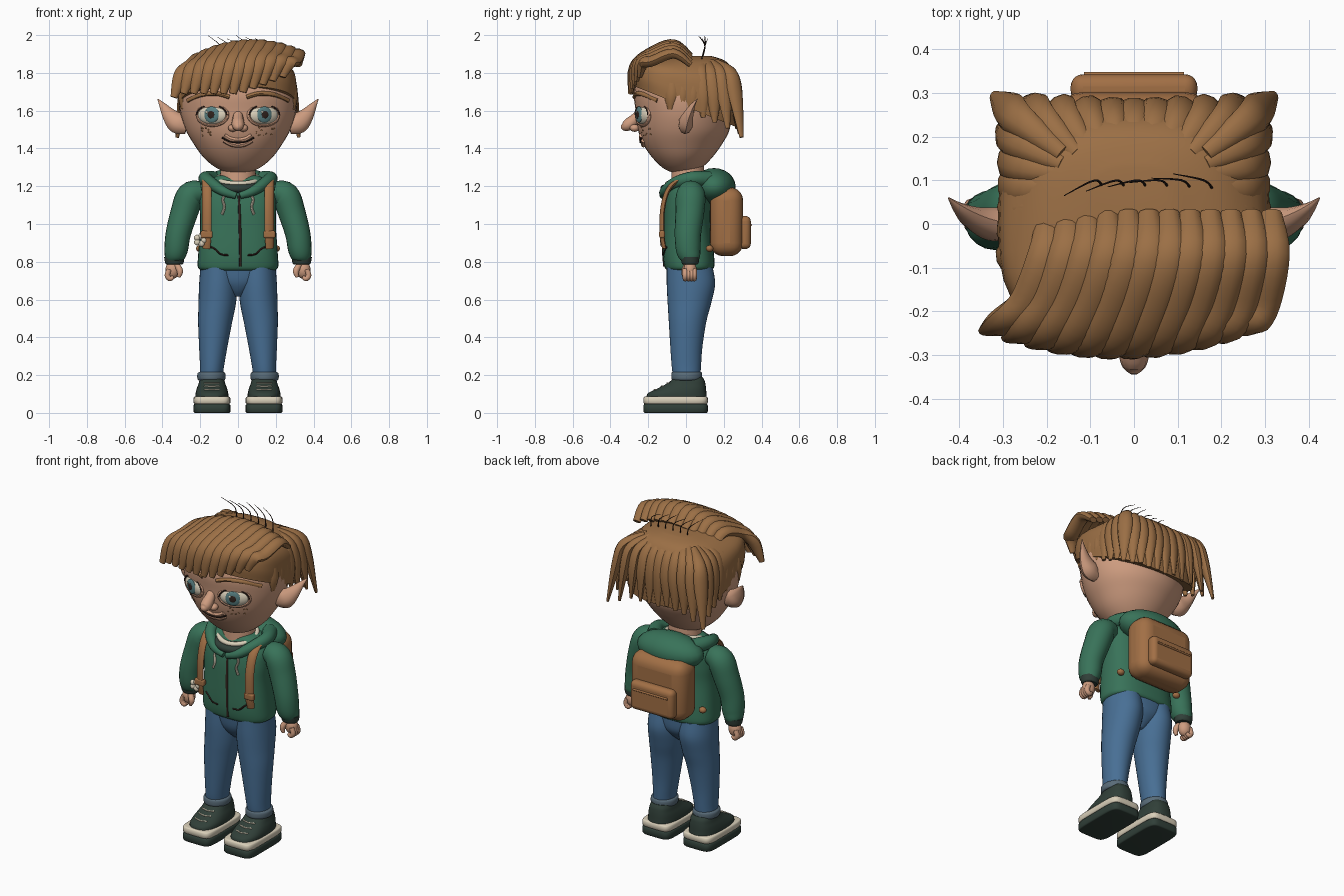
import bpy, bmesh, math, random
from mathutils import Vector, Matrix

cube = bpy.data.objects.get("Cube")
if cube:
    bpy.data.objects.remove(cube, do_unlink=True)
random.seed(4)


def material(name, *rgb):
    mat = bpy.data.materials.new(name)
    mat.use_nodes = True
    mat.diffuse_color = (*rgb, 1)
    mat.node_tree.nodes["Principled BSDF"].inputs["Base Color"].default_value = (*rgb, 1)
    return mat


SKIN = material("skin", .62, .335, .215)
HAIR = material("hair brown", .33, .16, .06)
GREEN = material("hoodie green", .04, .17, .1)
DARK_GREEN = material("dark green", .03, .05, .04)
DENIM = material("denim blue", .065, .16, .3)
CUFF = material("faded denim", .1, .15, .19)
CREAM = material("cream", .7, .63, .49)
LEATHER = material("pack tan", .36, .16, .06)
TEAL = material("iris teal", .1, .22, .23)
INK = material("dark brown", .03, .016, .012)


def finish(name, bm, mat):
    bmesh.ops.recalc_face_normals(bm, faces=bm.faces)
    mesh = bpy.data.meshes.new(name)
    bm.to_mesh(mesh)
    bm.free()
    mesh.materials.append(mat)
    obj = bpy.data.objects.new(name, mesh)
    bpy.context.collection.objects.link(obj)
    return obj


def spline(rows, steps=5):
    """Smooth interpolation through tuples of any length."""
    out, last = [], len(rows) - 1
    for i in range(last):
        quad = list(zip(rows[max(i - 1, 0)], rows[i], rows[i + 1], rows[min(i + 2, last)]))
        for k in range(steps):
            t = k / steps
            out.append(tuple(.5 * (2 * b + (c - a) * t + (2 * a - 5 * b + 4 * c - d) * t * t
                                   + (3 * b - a - 3 * c + d) * t ** 3) for a, b, c, d in quad))
    return out + [rows[-1]]


def skin_rings(name, rings, mat):
    bm = bmesh.new()
    loops = [[bm.verts.new(co) for co in ring] for ring in rings]
    n = len(loops[0])
    for low, high in zip(loops, loops[1:]):
        for i in range(n):
            j = (i + 1) % n
            bm.faces.new((low[i], low[j], high[j], high[i]))
    bm.faces.new(loops[0])
    bm.faces.new(loops[-1])
    return finish(name, bm, mat)


def loft(name, rows, mat, xc=0, power=2, sides=36, steps=5):
    """Stacked ovals: rows of height, half width, y centre, half depth, x shift, tilt."""
    def oval(z, hx, yc, hy, shift=0, tilt=0):
        ring = []
        for i in range(sides):
            a = math.tau * i / sides
            c, s = math.cos(a), math.sin(a)
            x = xc + shift + hx * math.copysign(abs(c) ** (2 / power), c)
            y = yc + hy * math.copysign(abs(s) ** (2 / power), s)
            ring.append((x, y, z - tilt * y))
        return ring
    return skin_rings(name, [oval(*row) for row in spline(rows, steps)], mat)


def tube(name, path, mat, wide=(1, 0, 0), thick=1, sides=10):
    """Sweep along x, y, z, radius rows; wide is the direction of the broad side."""
    rows = spline(path)
    points = [Vector(row[:3]) for row in rows]
    rings = []
    for i, (point, row) in enumerate(zip(points, rows)):
        along = points[min(i + 1, len(points) - 1)] - points[max(i - 1, 0)]
        normal = along.cross(Vector(wide)).normalized()
        across = normal.cross(along).normalized()
        angles = [math.tau * k / sides for k in range(sides)]
        rings.append([point + row[3] * (across * math.cos(a) + normal * thick * math.sin(a))
                      for a in angles])
    return skin_rings(name, rings, mat)


def ball(name, loc, scale, mat, turn=0, segments=24):
    bm = bmesh.new()
    bmesh.ops.create_uvsphere(bm, u_segments=segments, v_segments=segments // 2, radius=1)
    bm.transform(Matrix.LocRotScale(Vector(loc), Matrix.Rotation(turn, 3, "Z"), Vector(scale)))
    return finish(name, bm, mat)


def rounded_box(name, loc, size, radius, mat):
    bm = bmesh.new()
    bmesh.ops.create_cube(bm, size=1)
    bm.transform(Matrix.LocRotScale(Vector(loc), None, Vector(size)))
    bevel = finish(name, bm, mat).modifiers.new("rounding", "BEVEL")
    bevel.width, bevel.segments = radius, 5


def front(rows, x, z, power=2):
    """Y of a loft's front surface."""
    for a, b in zip(rows, rows[1:]):
        if a[0] <= z <= b[0]:
            t = (z - a[0]) / (b[0] - a[0])
            hx, yc, hy = (p + (q - p) * t for p, q in zip(a[1:4], b[1:4]))
            return yc - hy * max(0, 1 - abs(x / hx) ** power) ** (1 / power)


def drawn(name, rows, path, radius, mat, power=2, lift=0):
    """A line of x, z points laid on a loft's front."""
    pts = [(x, front(rows, x, z, power) - lift, z, radius) for x, z in path]
    level = abs(path[0][0] - path[-1][0]) > .05
    tube(name, pts, mat, (0, 0, 1) if level else (1, 0, 0), 1, 8)


# Head, neck and nose
head = [(1.272, .05, -.02, .05), (1.295, .112, -.02, .1), (1.35, .18, -.02, .157),
        (1.42, .232, -.018, .207), (1.5, .278, -.012, .243), (1.6, .308, -.015, .252),
        (1.7, .31, -.02, .255), (1.8, .28, 0, .24), (1.86, .18, 0, .17)]
loft("head", head, SKIN)
loft("neck", [(1.18, .1, .01, .09), (1.33, .09, .01, .085)], SKIN)
tube("nose", [(0, -.225, 1.61, .02), (0, -.262, 1.565, .028), (0, -.3, 1.53, .034),
              (0, -.328, 1.517, .026), (0, -.344, 1.517, .008)], SKIN)

# Mouth
smile = [(-.085, 1.457), (-.045, 1.438), (0, 1.432), (.045, 1.438), (.085, 1.457)]
drawn("mouth_line", head, smile, .005, INK, lift=.012)
for name, shift in ("upper_lip", .012), ("lower_lip", -.013):
    drawn(name, head, [(x * .85, z + shift) for x, z in smile], .014, SKIN)

for s, side in (1, "left"), (-1, "right"):
    # Eyes, with lids around them
    turn = .4 * s
    spin = Matrix.Rotation(turn, 3, "Z")
    eye = Vector((s * .134, front(head, .134, 1.577) + .014, 1.577))

    def on_eye(x, y, z):
        return eye + spin @ Vector((x, y, z))
    ball(side + "_eye", eye, (.086, .032, .052), CREAM, turn)
    ball(side + "_iris", on_eye(-s * .004, -.025, .002), (.043, .01, .043), TEAL, turn)
    ball(side + "_pupil", on_eye(-s * .004, -.033, .002), (.02, .004, .02), INK, turn)
    ball(side + "_eye_glint", on_eye(-.02, -.035, .016), (.007, .003, .007), CREAM, turn, 12)
    for lid, lift, radius, mat, span in (("lid", -.004, .01, SKIN, 24),
                                         ("lash_line", -.013, .004, INK, 12)):
        arc = [k * math.tau / 24 for k in range(span + 1)]
        tube(f"{side}_{lid}", [(*on_eye(.086 * math.cos(a), lift, .053 * math.sin(a)), radius)
                               for a in arc], mat, spin @ Vector((0, 1, 0)), 1, 8)
    drawn(side + "_brow", head, [(s * x, z) for x, z in
          ((.045, 1.672), (.11, 1.69), (.19, 1.685), (.265, 1.653))], .012, HAIR, lift=.002)
    for _ in range(11):
        x, z = random.uniform(.09, .2), random.uniform(1.465, 1.515)
        ball(side + "_freckle", (s * x, front(head, x, z), z), (.005, .004, .005), HAIR, turn, 8)
    ball(side + "_nostril", (s * .028, -.272, 1.508), (.024, .026, .02), SKIN)

    # Pointed ear
    tube(side + "_ear", [(s * .27, -.005, 1.52, .045), (s * .32, 0, 1.535, .056),
                         (s * .362, .012, 1.575, .04), (s * .398, .035, 1.625, .019),
                         (s * .425, .06, 1.662, .002)], SKIN, (s, 0, -.8), .7)

    # Sleeve, cuff and hand
    tube(side + "_sleeve", [(s * .19, .025, 1.17, .06), (s * .25, .025, 1.15, .078),
                            (s * .285, .02, 1.06, .076), (s * .316, .01, .95, .07),
                            (s * .327, .012, .87, .066), (s * .335, .02, .825, .056),
                            (s * .336, .022, .805, .044)], GREEN, (0, 1, 0), .95, 20)
    loft(side + "_sleeve_cuff", [(.785, .042, .022, .038), (.795, .049, .022, .045),
                                 (.825, .054, .021, .05)], DARK_GREEN, s * .337)
    ball(side + "_palm", (s * .346, .022, .757), (.038, .034, .047), SKIN)
    for y in (-.004, .013, .029, .043):
        tube(side + "_finger", [(s * .364, y, .76, .014), (s * .374, y, .728, .015),
                                (s * .36, y, .71, .014), (s * .342, y, .72, .009)], SKIN, (0, 1, 0))
    tube(side + "_thumb", [(s * .325, .005, .785, .016), (s * .307, -.008, .75, .017),
                           (s * .314, -.01, .718, .009)], SKIN, (0, 1, 0))

    # Trouser leg and rolled hem
    leg = [(.18, .06, .005, .07, .142), (.24, .063, .002, .077, .138), (.35, .075, .002, .085, .131),
           (.48, .09, .008, .099, .121), (.58, .099, .018, .115, .11), (.68, .102, .026, .128, .104),
           (.77, .097, .02, .122, .102)]
    loft(side + "_leg", [(*row, s * x) for *row, x in leg], DENIM)
    loft(side + "_hem", [(.172, .066, .004, .072), (.18, .074, .004, .081),
                         (.208, .074, .004, .081), (.216, .064, .004, .076)], CUFF, s * .141, steps=3)

    # Shoe
    for part, low, high, mat in ("outsole", 0, .047, DARK_GREEN), ("midsole", .047, .086, CREAM):
        loft(f"{side}_{part}", [(low, .09, -.055, .162), (low + .006, .097, -.055, .17),
                                (high - .006, .097, -.055, .17), (high, .09, -.055, .162)],
             mat, s * .138, 6, 48, steps=2)
    upper = [(.083, .087, -.05, .16), (.105, .086, -.046, .154), (.13, .08, -.022, .128),
             (.152, .072, -.002, .105), (.172, .066, .01, .088), (.19, .058, .012, .075)]
    loft(side + "_shoe_upper", upper, DARK_GREEN, s * .138, 2.6)
    for z in (.122, .14, .158):
        y = front(upper, 0, z)
        tube(side + "_lace", [(s * .138 + x, y + abs(x) * .3 - .002, z, .004)
                              for x in (-.04, 0, .04)], CREAM, (0, 0, 1), 1, 6)

# Hips
loft("hips", [(.615, .025, .02, .05), (.65, .07, .022, .085), (.7, .14, .024, .112),
              (.78, .198, .02, .12)], DENIM, power=2.3)

# Hoodie body, hood, zip and pockets
body = [(.755, .195, .015, .115), (.775, .213, .018, .132), (.85, .21, .012, .135),
        (1, .2, .005, .125), (1.1, .203, .008, .122), (1.18, .195, .015, .112),
        (1.24, .14, .02, .09), (1.26, .09, .02, .07)]
loft("hoodie_body", body, GREEN, power=2.6)
ball("hood", (0, .148, 1.198), (.212, .115, .098), GREEN)
for s, side in (1, "left"), (-1, "right"):
    tube(side + "_hood_edge", [(s * .01, -.122, 1.15, .018), (s * .08, -.112, 1.175, .026),
                               (s * .145, -.055, 1.218, .032), (s * .172, .03, 1.24, .038),
                               (s * .13, .12, 1.235, .045)], GREEN, (0, 0, 1), 1, 14)
circle = [math.tau * k / 24 for k in range(25)]
for name, size, z, radius, mat in (("hood_lining", 1.17, 1.212, .022, DARK_GREEN),
                                   ("shirt_collar", 1, 1.238, .014, CREAM)):
    tube(name, [(size * .108 * math.cos(a), size * .098 * math.sin(a), z + .25 * .1 * math.sin(a),
                 radius) for a in circle], mat, (0, 0, 1))
drawn("zip", body, [(.012, .775), (.012, .9), (.008, 1.05), (.004, 1.15)], .007, INK, 2.6)
for s, side in (1, "left"), (-1, "right"):
    drawn(side + "_drawstring", body, [(s * .06, 1.17), (s * .08, 1.13), (s * .072, 1.09),
                                       (s * .085, 1.05)], .007, CREAM, 2.6, .008)
    drawn(side + "_pocket_edge", body, [(s * x, z) for x, z in
          ((.05, .835), (.09, .84), (.12, .865), (.145, .88))], .005, INK, 2.6)

    # Pack straps
    tube(side + "_strap", [(s * .15, .16, 1.17, .026), (s * .16, .09, 1.245, .026),
                           (s * .165, 0, 1.25, .026), (s * .165, -.085, 1.195, .026),
                           (s * .165, -.122, 1.09, .026), (s * .166, -.127, .95, .026),
                           (s * .168, -.115, .87, .022)], LEATHER, (s, .3, .1), .45)
    rounded_box(side + "_strap_slider", (s * .166, -.127, .945), (.064, .03, .04), .01, LEATHER)
    ball(side + "_strap_knob", (s * .2, .125, .87), (.022, .02, .018), LEATHER)

# Backpack with pocket, flap edge and charm
rounded_box("pack", (0, .215, 1.012), (.37, .175, .365), .07, LEATHER)
rounded_box("pack_pocket", (0, .31, .955), (.29, .066, .175), .028, LEATHER)
tube("pocket_flap_edge", [(x, .343, .995, .006) for x in (-.115, 0, .115)], LEATHER, (0, 0, 1))
for k in range(5):
    a = math.tau * k / 5
    ball("charm_petal", (-.2 + .02 * math.cos(a), -.125, .915 + .02 * math.sin(a)),
         (.017, .013, .017), CREAM, 0, 12)

# Hair cap
loft("hair_cap", [(1.62, .308, 0, .27, 0, .4), (1.7, .312, 0, .276, 0, .35),
                  (1.8, .295, .01, .262, 0, .2), (1.865, .215, .02, .2, 0, .05),
                  (1.89, .1, .03, .1, 0, 0)], HAIR, power=2.8)

# Locks hanging round the sides and back, flaring at the two corners
LOCKS, HALF, LENGTH = 23, .285, .63
for i in range(LOCKS):
    u = 2 * i / (LOCKS - 1) - 1
    d = abs(u) * LENGTH
    x, y = math.copysign(min(d, HALF), u), .262 - max(0, d - HALF)
    corner = max(0, 1 - abs(d - HALF) / .13)
    flare = 1.03 + .1 * corner
    tip = 1.59 - .3 * y - .05 * corner + random.uniform(-.01, .01)
    tube("back_lock", [(x * .58, .09 + (y - .09) * .42, 1.86, .02), (x * .9, y * .9, 1.805, .036),
                       (x, y, 1.69, .043), (x * flare, y * flare, tip, .012)],
         HAIR, (.09 - y, x, 0), .65)

# Swept fringe
FRINGE = 12
for i in range(FRINGE):
    t = i / (FRINGE - 1)
    x = -.2 + .515 * t
    crest = 1.952 - .9 * (x - .08) ** 2
    tip = 1.69 + .22 * max(0, t - .6) - (.02 if i == 0 else 0)
    y = -.295 + .05 * (2 * t - 1) ** 2
    sweep = .14 - .06 * t
    tube("fringe_lock", [(x, .025, crest - .06, .024), (x, -.065, crest, .042),
                         (x - sweep * .3, -.18, crest - .04, .045),
                         (x - sweep * .7, y + .02, (crest + tip) / 2 + .01, .044),
                         (x - sweep, y, tip, .018)], HAIR, (1, 0, 0), .65)

# Loose strands on the crown
for k in range(6):
    x = -.12 + .05 * k
    tube("loose_strand", [(x + .05, .08, 1.86, .003), (x + .03, .1, 1.94, .0025),
                          (x - .04, .065 + .01 * k, 1.998 - .008 * (k % 3), .001)],
         INK, (0, 1, 0), 1, 6)

# Smooth shading, keeping hard edges
for obj in bpy.context.collection.objects:
    if obj.type == "MESH":
        obj.select_set(True)
        bpy.context.view_layer.objects.active = obj
bpy.ops.object.shade_smooth_by_angle(angle=math.radians(45))
